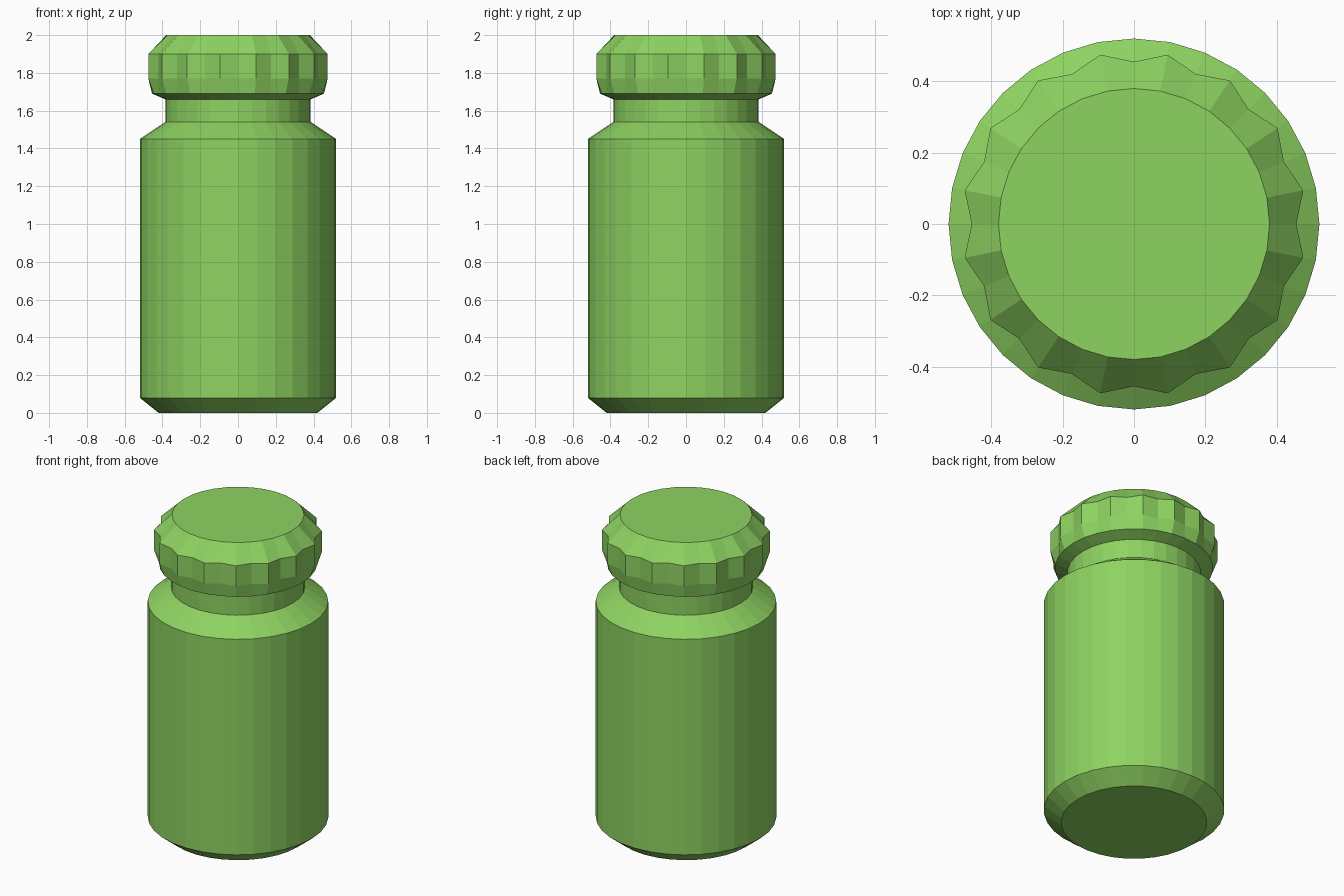
import bpy, bmesh
from math import cos, sin, tau

if "Cube" in bpy.data.objects:
    bpy.data.objects.remove(bpy.data.objects["Cube"])

SIDES = 32

green = bpy.data.materials.new("green")
green.diffuse_color = (0.27, 0.65, 0.12, 1)
green.use_nodes = True
green.node_tree.nodes["Principled BSDF"].inputs["Base Color"].default_value = green.diffuse_color


def lathe(name, rings, cap_bottom=False, cap_top=False):
    """Stack of rings (even radius, odd radius, z) joined by flat quads."""
    bm = bmesh.new()
    loops = []
    for r_even, r_odd, z in rings:
        loop = []
        for i in range(SIDES):
            a = tau * i / SIDES
            r = r_odd if i % 2 else r_even
            loop.append(bm.verts.new((r * cos(a), r * sin(a), z)))
        loops.append(loop)
    for lo, hi in zip(loops, loops[1:]):
        for i in range(SIDES):
            j = (i + 1) % SIDES
            bm.faces.new((lo[i], lo[j], hi[j], hi[i]))
    if cap_bottom:
        bm.faces.new(loops[0][::-1])
    if cap_top:
        bm.faces.new(loops[-1])
    mesh = bpy.data.meshes.new(name)
    bm.to_mesh(mesh)
    bm.free()
    mesh.materials.append(green)
    obj = bpy.data.objects.new(name, mesh)
    bpy.context.collection.objects.link(obj)
    return obj


# Bottle: chamfered base, straight wall, sloped shoulder, neck
bottle_profile = [(0.42, 0), (0.52, 0.08), (0.52, 1.45), (0.385, 1.54), (0.385, 1.66)]
lathe("bottle", [(r, r, z) for r, z in bottle_profile], cap_bottom=True)

# Screw cap: round lip, 16 grip ridges, chamfer to a round flat top
lathe("screw_cap", [
    (0.385, 0.385, 1.66),
    (0.455, 0.455, 1.69),
    (0.455, 0.484, 1.77),
    (0.455, 0.484, 1.90),
    (0.38, 0.38, 2.0),
], cap_top=True)
